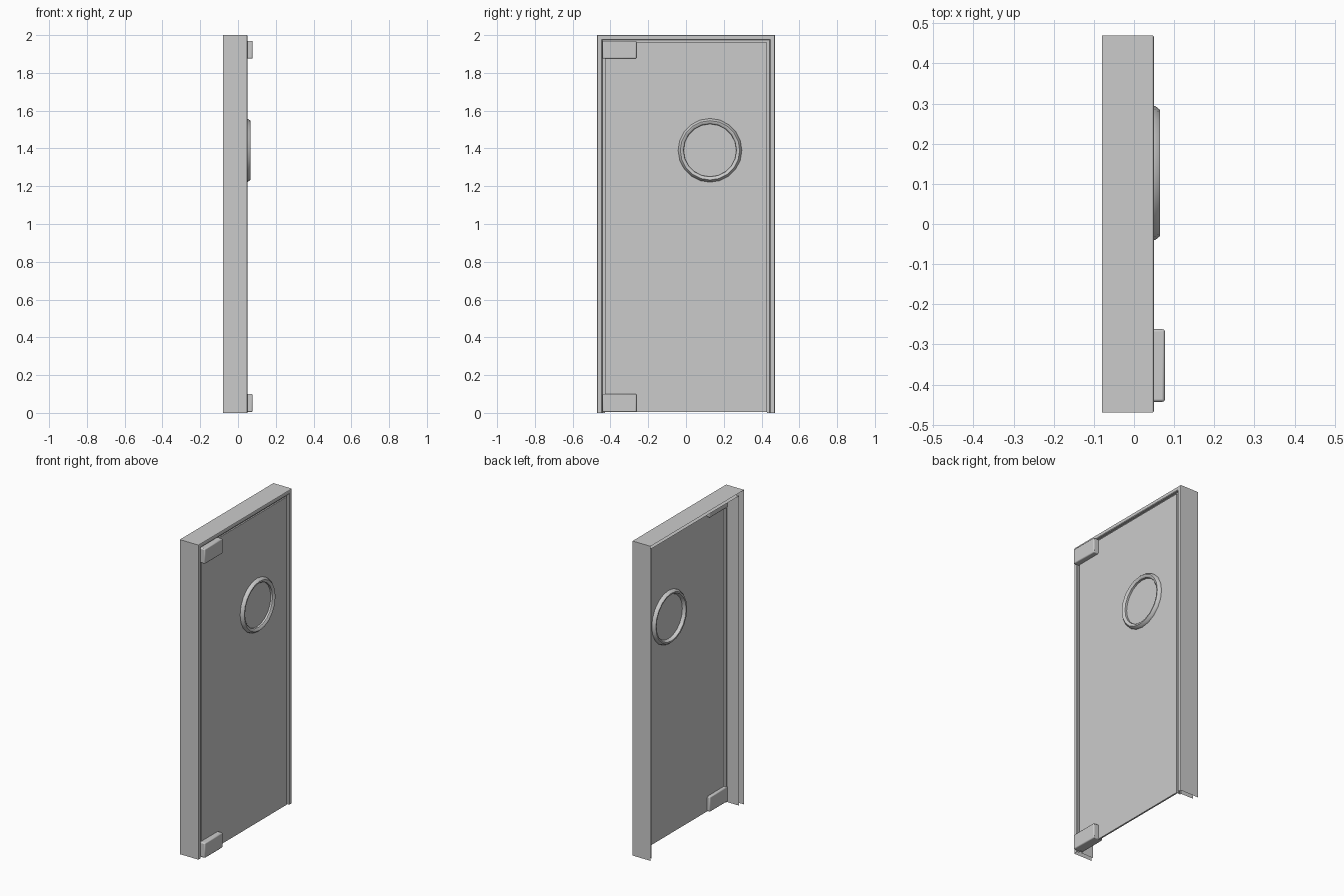
import bpy, math

if "Cube" in bpy.data.objects:
    bpy.data.objects.remove(bpy.data.objects["Cube"])

def mesh_obj(name, verts, faces):
    me = bpy.data.meshes.new(name)
    me.from_pydata(verts, [], faces)
    me.update()
    ob = bpy.data.objects.new(name, me)
    bpy.context.collection.objects.link(ob)
    return ob

def box(name, x, y, z, bevel=0):
    bpy.ops.mesh.primitive_cube_add(size=1, location=[(a + b) / 2 for a, b in (x, y, z)])
    ob = bpy.context.object
    ob.name = name
    ob.scale = [b - a for a, b in (x, y, z)]
    bpy.ops.object.transform_apply(location=False, rotation=False, scale=True)
    if bevel:
        m = ob.modifiers.new("bevel", 'BEVEL')
        m.width, m.segments = bevel, 2
    return ob

def smooth(ob, angle=35):
    bpy.ops.object.select_all(action='DESELECT')
    ob.select_set(True)
    bpy.context.view_layer.objects.active = ob
    bpy.ops.object.shade_smooth_by_angle(angle=math.radians(angle))

# Door frame: folded sheet profile (inset, x) mitred around three sides, open at the back
W, H = 0.47, 2.0
profile = [(0, -0.08), (0, 0.045), (0.0015, 0.0485), (0.005, 0.05), (0.022, 0.05),
           (0.026, 0.047), (0.027, 0.035), (0.04, 0.035), (0.04, 0.02),
           (0.03, 0.02), (0.03, -0.066)]
n = len(profile)
verts = []
for side, top in ((-1, 0), (-1, 1), (1, 1), (1, 0)):
    verts += [(x, side * (W - d), (H - d) * top) for d, x in profile]
faces = [(s * n + i, s * n + i + 1, (s + 1) * n + i + 1, (s + 1) * n + i)
         for s in range(3) for i in range(n - 1)]
frame = mesh_obj("door_frame", verts, faces)

# Door leaf
box("door_leaf", (0.034, 0.044), (-0.428, 0.428), (0.005, 1.962))

# Corner hinge fittings clamped around the leaf
for name, z0, z1 in (("lower_hinge", 0.005, 0.1), ("upper_hinge", 1.875, 1.97)):
    smooth(box(name, (0.015, 0.077), (-0.443, -0.262), (z0, z1), 0.006))

# Round handle ring on both faces, turned around the x axis
prof = [(0.17, 0.04), (0.166, 0.054), (0.157, 0.065), (0.148, 0.064),
        (0.14, 0.056), (0.139, 0.04), (0.139, 0.03), (0.148, 0.014), (0.157, 0.013), (0.166, 0.024)]
S, k = 20, len(prof)
verts = [(x, 0.127 + r * math.cos(2 * math.pi * j / S), 1.39 + r * math.sin(2 * math.pi * j / S))
         for j in range(S) for r, x in prof]
faces = [(j * k + i, (j + 1) % S * k + i, (j + 1) % S * k + (i + 1) % k, j * k + (i + 1) % k)
         for j in range(S) for i in range(k)]
smooth(mesh_obj("round_handle", verts, faces), 40)
